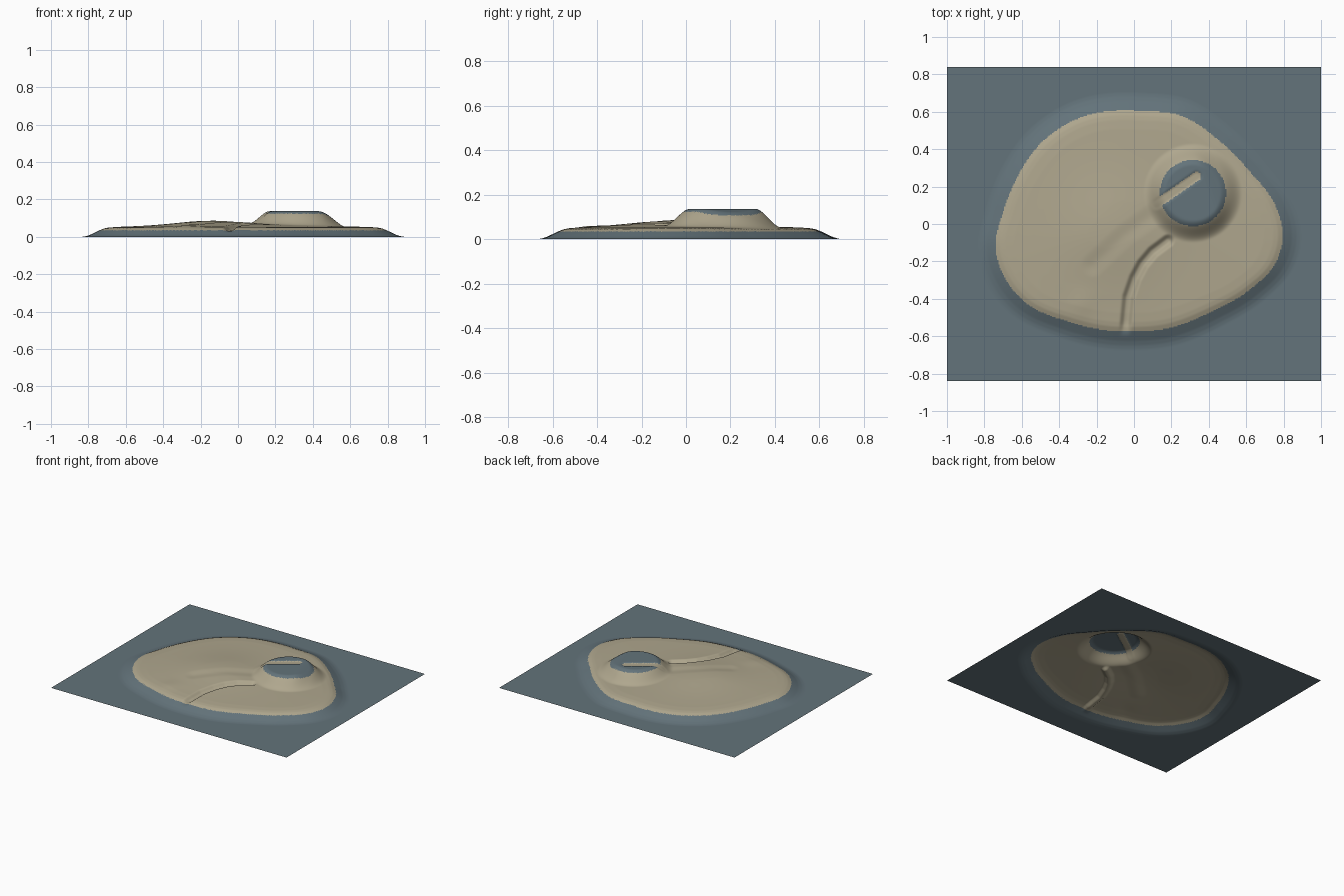
import bpy, bmesh, math
from mathutils import Vector
from mathutils.geometry import intersect_point_line

if "Cube" in bpy.data.objects:
    bpy.data.objects.remove(bpy.data.objects["Cube"])

HALF_X, HALF_Y = 1.0, 0.84
COLS, ROWS = 320, 270
TAU = math.tau


def material(name, rgb):
    mat = bpy.data.materials.new(name)
    mat.use_nodes = True
    mat.diffuse_color = (*rgb, 1)
    bsdf = next(n for n in mat.node_tree.nodes if n.type == 'BSDF_PRINCIPLED')
    bsdf.inputs["Base Color"].default_value = (*rgb, 1)
    return mat


def smooth(a, b, t):
    t = min(1, max(0, (t - a) / (b - a)))
    return t * t * (3 - 2 * t)


def lerp_knots(knots, t):
    for (a, p), (b, q) in zip(knots, knots[1:]):
        if t < b:
            return p + (q - p) * max(0, (t - a) / (b - a))
    return knots[-1][1]


def path_distance(p, path):
    """Shortest distance from p to a polyline."""
    best = 9
    for a, b in zip(path, path[1:]):
        q, f = intersect_point_line(p, a, b)
        q = Vector(a).lerp(Vector(b), min(1, max(0, f)))
        best = min(best, (p - q.to_2d()).length)
    return best


# Shoreline as radius against angle, smoothed with Hermite curves
shore = [(0.03, 0.605), (0.25, 0.58), (0.45, 0.45), (0.62, 0.28), (0.75, 0.11),
         (0.795, -0.06), (0.75, -0.22), (0.62, -0.35), (0.41, -0.47),
         (0.17, -0.56), (-0.05, -0.575), (-0.34, -0.525), (-0.58, -0.42),
         (-0.70, -0.27), (-0.74, -0.11), (-0.70, 0.06), (-0.62, 0.26),
         (-0.50, 0.43), (-0.32, 0.555)]
polar = sorted((math.atan2(y, x) % TAU, math.hypot(x, y)) for x, y in shore)
polar = ([(a - TAU, r) for a, r in polar[-2:]] + polar
         + [(a + TAU, r) for a, r in polar[:2]])


def hermite_radius(ang):
    i = max(k for k in range(1, len(polar) - 2) if polar[k][0] <= ang)
    (a0, r0), (a1, r1), (a2, r2), (a3, r3) = polar[i - 1:i + 3]
    w = a2 - a1
    m1, m2 = (r2 - r0) / (a2 - a0) * w, (r3 - r1) / (a3 - a1) * w
    t = (ang - a1) / w
    return ((2*t**3 - 3*t*t + 1) * r1 + (t**3 - 2*t*t + t) * m1
            + (3*t*t - 2*t**3) * r2 + (t**3 - t*t) * m2)


STEPS = 720
radius_table = [hermite_radius(k * TAU / STEPS) for k in range(STEPS)]


def inland(p):
    """Distance inside the shoreline, negative at sea."""
    f = (math.atan2(p.y, p.x) % TAU) / TAU * STEPS
    k = int(f)
    a, b = radius_table[k % STEPS], radius_table[(k + 1) % STEPS]
    return a + (b - a) * (f - k) - p.length


BEACH = [(-0.095, 0), (-0.075, 0.003), (-0.05, 0.011), (0, 0.035),
         (0.025, 0.045), (0.05, 0.0495), (0.1, 0.053), (0.5, 0.06)]
CREEK = [(0.18, -0.09), (0.10, -0.15), (0.045, -0.215), (0.005, -0.29),
         (-0.03, -0.39), (-0.05, -0.6)]
GULLY = [(0.12, 0.06), (-0.05, -0.06), (-0.22, -0.22)]
SPIT = [(0.12, 0.105), (0.335, 0.255)]
CRATER = Vector((0.315, 0.165))


def height(p):
    s = inland(p)
    if s < -0.1:
        return 0.0
    z = lerp_knots(BEACH, s)
    # Low hill and small shoulder
    hill = p - Vector((-0.13, -0.04))
    z += 0.026 * math.exp(-(hill.length / 0.27) ** 2) * smooth(0, 0.2, s)
    z += 0.005 * math.exp(-((p - Vector((-0.28, -0.43))).length / 0.07) ** 2)
    # Creek and gully cut into the ground
    if s > -0.05:
        z -= 0.02 * (1 - smooth(0.006, 0.038, path_distance(p, CREEK))) * smooth(-0.03, 0.06, s)
        z -= 0.005 * (1 - smooth(0, 0.07, path_distance(p, GULLY)))
    # Flat topped cone, lower on its east side
    off = p - CRATER
    d = off.length
    if d < 0.3:
        top = 0.137 - 0.018 * smooth(0.08, 0.19, off.x + 0.35 * off.y)
        side = 1 - smooth(0.145, 0.265, d)
        z += (top - z) * side
        z -= 0.006 * (1 - smooth(0.015, 0.035, path_distance(p, SPIT))) * side
    return z


# Terrain sheet
bm = bmesh.new()
bmesh.ops.create_grid(bm, x_segments=COLS, y_segments=ROWS, size=1)
for v in bm.verts:
    v.co.x *= HALF_X
    v.co.y *= HALF_Y
    v.co.z = height(v.co.to_2d())

# Water outside the shore and on the crater top, sand elsewhere
for f in bm.faces:
    f.smooth = True
    c = f.calc_center_median().to_2d()
    d = (c - CRATER).length
    sand = inland(c) > 0
    if d < 0.177 and path_distance(c, SPIT) > 0.024:
        sand = False
    f.material_index = int(sand)

mesh = bpy.data.meshes.new("island_terrain")
bm.to_mesh(mesh)
bm.free()
mesh.materials.append(material("slate_water", (0.125, 0.172, 0.196)))
mesh.materials.append(material("pale_sand", (0.43, 0.385, 0.27)))
island = bpy.data.objects.new("island_terrain", mesh)
bpy.context.collection.objects.link(island)
